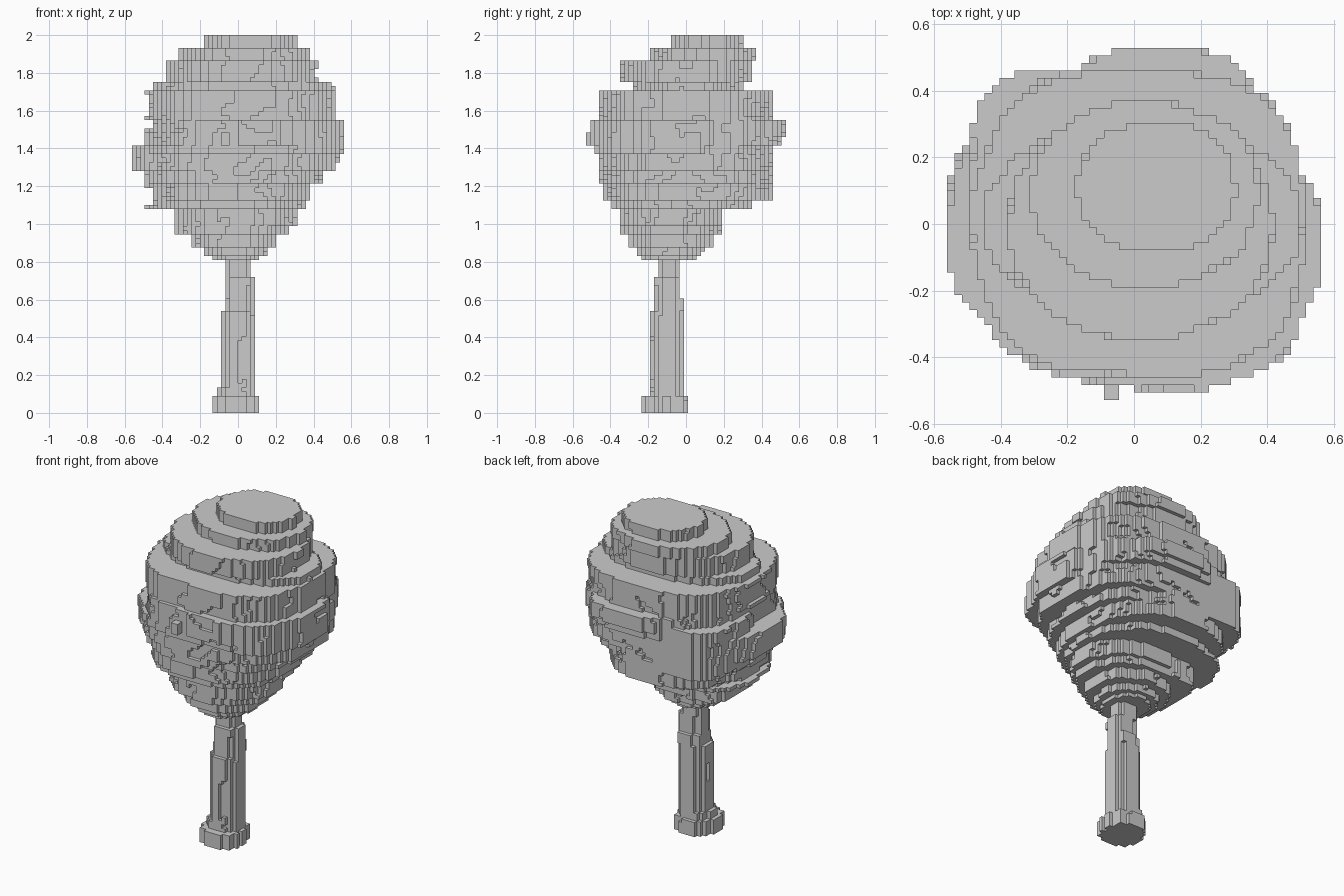
import bpy
import bmesh
from math import atan2, cos, sin
from mathutils import Vector, noise

CELL = 2 / 89
HALF = CELL / 2

if "Cube" in bpy.data.objects:
    bpy.data.objects.remove(bpy.data.objects["Cube"], do_unlink=True)

grey = bpy.data.materials.new("stone_grey")
grey.use_nodes = True
colour = (0.6, 0.6, 0.6, 1)
grey.diffuse_color = colour
grey.node_tree.nodes["Principled BSDF"].inputs["Base Color"].default_value = colour


def to_cell(value):
    return round(value / CELL)


def slab(cells, bottom, top, left, right, front, back, power, rough, grain):
    """Fill a rounded slab of cells whose rim is worn inward in patches."""
    cx, cy = (left + right) / 2, (front + back) / 2
    rx, ry = (right - left) / 2, (back - front) / 2
    for i in range(to_cell(left), to_cell(right)):
        for j in range(to_cell(front + HALF), to_cell(back + HALF)):
            u = (i * CELL + HALF - cx) / rx
            v = (j * CELL - cy) / ry
            reach = (abs(u) ** power + abs(v) ** power) ** (1 / power)
            angle = atan2(v, u)
            for k in range(to_cell(bottom), to_cell(top)):
                spot = Vector((cos(angle) * 3, sin(angle) * 3, k * CELL * grain))
                if reach <= 1 - rough * max(0, noise.noise(spot)):
                    cells.add((i, j, k))


def stack(cells, bottom, layers, power, rough, grain):
    for top, left, right, front, back in layers:
        slab(cells, bottom, top, left, right, front, back, power, rough, grain)
        bottom = top


def build(name, cells):
    """Make the outer skin of a set of cells, centred across the depth."""
    bm = bmesh.new()
    corners = {}

    def corner(key):
        if key not in corners:
            x, y, z = key
            corners[key] = bm.verts.new((x * CELL, y * CELL - HALF, z * CELL))
        return corners[key]

    for cell in sorted(cells):
        for axis in range(3):
            for side in (0, 1):
                beside = list(cell)
                beside[axis] += 2 * side - 1
                if tuple(beside) in cells:
                    continue
                ring = []
                for a, b in ((0, 0), (1, 0), (1, 1), (0, 1)):
                    point = list(cell)
                    point[axis] += side
                    point[(axis + 1) % 3] += a
                    point[(axis + 2) % 3] += b
                    ring.append(corner(tuple(point)))
                bm.faces.new(ring if side else ring[::-1])
    mesh = bpy.data.meshes.new(name)
    bm.to_mesh(mesh)
    bm.free()
    mesh.materials.append(grey)
    obj = bpy.data.objects.new(name, mesh)
    bpy.context.collection.objects.link(obj)


# Trunk: flared foot and ridged column (top, left, right, front, back)
trunk = set()
stack(trunk, 0, [
    (.09, -.13, .11, -.24, .01),
    (.14, -.11, .09, -.19, -.01),
    (.53, -.09, .09, -.19, -.01),
    (.61, -.07, .09, -.17, -.01),
    (.72, -.07, .09, -.17, -.03),
    (.9, -.07, .07, -.15, -.03),
], 2.4, .2, 2)
build("trunk", trunk)

# Foliage: tapered underside
crown = set()
stack(crown, .81, [
    (.84, -.14, .11, -.24, .06),
    (.88, -.18, .15, -.26, .09),
    (.95, -.25, .21, -.31, .14),
    (.99, -.34, .28, -.35, .18),
    (1.08, -.34, .32, -.35, .19),
], 2.1, .1, 8)

# Foliage: widening lower crown
stack(crown, 1.08, [
    (1.13, -.46, .35, -.4, .35),
    (1.21, -.46, .39, -.44, .46),
    (1.28, -.49, .45, -.46, .46),
], 2.3, .1, 9)

# Foliage: broad, squarer middle
stack(crown, 1.28, [
    (1.36, -.49, .5, -.46, .46),
    (1.41, -.49, .51, -.48, .46),
    (1.54, -.46, .51, -.48, .48),
    (1.7, -.47, .51, -.46, .46),
], 2.8, .08, 9)

# Foliage: stepped top
stack(crown, 1.7, [
    (1.75, -.46, .51, -.29, .31),
    (1.87, -.38, .42, -.35, .35),
    (1.93, -.31, .38, -.19, .37),
    (2, -.17, .31, -.09, .31),
], 2.1, .07, 6)

# Shallow clumps swelling the sides and corners of the crown
for low, high, left, right, front, back in (
    (1.36, 1.54, .1, .56, -.32, .2),
    (1.28, 1.36, .1, .53, -.3, .23),
    (1.47, 1.54, -.2, .36, .1, .53),
    (1.41, 1.47, -.25, .38, .1, .5),
    (1.41, 1.54, -.16, .38, -.5, -.1),
    (1.28, 1.41, -.56, -.1, -.29, .29),
    (1.21, 1.5, -.49, .1, -.1, .47),
    (1.36, 1.56, -.1, .51, -.46, .1),
    (.95, 1.08, -.34, .02, -.18, .18),
):
    slab(crown, low, high, left, right, front, back, 3, .09, 9)

# Thin ledges jutting from the right side
for height in (1.08, 1.19, 1.55, 1.68):
    slab(crown, height, height + .03, -.49, .2, -.3, .32, 2.5, .05, 9)

# Small knot on the front
slab(crown, 1.42, 1.48, -.09, -.04, -.53, -.4, 9, 0, 1)
build("foliage", crown)
